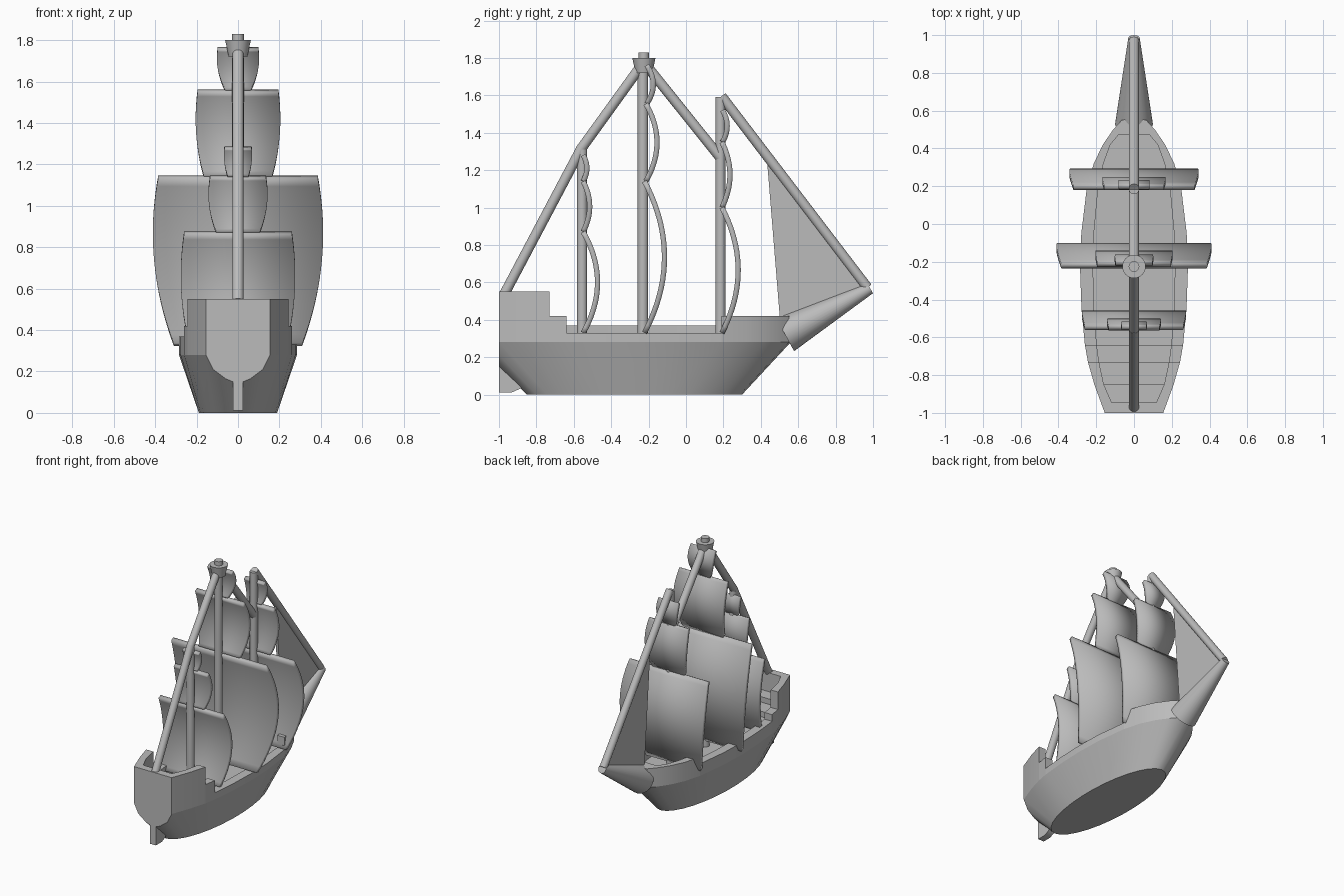
import bpy, bmesh, math
from mathutils import Vector

cube = bpy.data.objects.get("Cube")
if cube:
    bpy.data.objects.remove(cube, do_unlink=True)

grey = bpy.data.materials.new("plain_grey")
grey.use_nodes = True
grey.diffuse_color = (0.5, 0.5, 0.5, 1)
grey.node_tree.nodes["Principled BSDF"].inputs["Base Color"].default_value = (0.5, 0.5, 0.5, 1)


def add_object(name, bm, smooth=True):
    bmesh.ops.recalc_face_normals(bm, faces=bm.faces)
    mesh = bpy.data.meshes.new(name)
    bm.to_mesh(mesh)
    bm.free()
    mesh.materials.append(grey)
    ob = bpy.data.objects.new(name, mesh)
    bpy.context.collection.objects.link(ob)
    if smooth:
        bpy.ops.object.select_all(action="DESELECT")
        ob.select_set(True)
        bpy.context.view_layer.objects.active = ob
        bpy.ops.object.shade_smooth_by_angle(angle=math.radians(30))
    return ob


def prism(name, points, offset):
    """Solid made by moving a flat outline along an offset."""
    bm = bmesh.new()
    face = bm.faces.new([bm.verts.new(p) for p in points])
    moved = bmesh.ops.extrude_face_region(bm, geom=[face], use_keep_orig=True)["geom"]
    verts = [g for g in moved if isinstance(g, bmesh.types.BMVert)]
    bmesh.ops.translate(bm, verts=verts, vec=offset)
    return add_object(name, bm)


def rod(name, start, end, r1, r2=None):
    """Round bar or cone between two (y, z) points on the centre plane."""
    a, b = Vector((0, *start)), Vector((0, *end))
    bm = bmesh.new()
    bmesh.ops.create_cone(bm, cap_ends=True, segments=32, radius1=r1,
                          radius2=r1 if r2 is None else r2, depth=(b - a).length)
    bm.transform((b - a).to_track_quat("Z", "Y").to_matrix().to_4x4())
    bmesh.ops.translate(bm, verts=bm.verts, vec=(a + b) / 2)
    return add_object(name, bm)


# Hull: shoulder outline from stern centre to bow centre as (y, half width)
RAIL = 0.28
shoulder = [(-1, 0), (-1, .06), (-1, .12), (-1, .155), (-.85, .21), (-.73, .244),
            (-.64, .26), (-.45, .278), (-.25, .285), (-.05, .279), (.19, .25),
            (.32, .213), (.42, .165), (.5, .11), (.55, .065), (.56, 0)]
stern_rise = [.14, .165, .21]
last = len(shoulder) - 1

bm = bmesh.new()
low, mid = [], []
order = [(i, 1) for i in range(last + 1)] + [(i, -1) for i in range(last - 1, 0, -1)]
for i, side in order:
    y, w = shoulder[i]
    t = math.pi * i / last
    z = stern_rise[i] if i < len(stern_rise) else RAIL
    low.append(bm.verts.new((side * .19 * math.sin(t), -.275 - .575 * math.cos(t), 0)))
    mid.append(bm.verts.new((side * w, y, z)))
n = len(order)
for k in range(n):
    j = (k + 1) % n
    bm.faces.new((low[k], low[j], mid[j], mid[k]))
bm.faces.new(low)
bm.faces.new(mid[3:n - 2])                    # deck
bm.faces.new(mid[n - 3:] + mid[:4])           # lower transom
add_object("hull", bm)


def inner(i):
    y, w = shoulder[i]
    return max(-.945, min(.47, y)), w * .76


def wall(name, first, final, side, top):
    outer = [(side * shoulder[i][1], shoulder[i][0], RAIL) for i in range(first, final + 1)]
    inside = [(side * inner(i)[1], inner(i)[0], RAIL) for i in range(final, first - 1, -1)]
    prism(name, outer + inside, (0, 0, top - RAIL))


# Bulwarks, stepped up at both ends
for label, side, waist in (("left", 1, .33), ("right", -1, .37)):
    wall(label + "_stern_wall", 3, 5, side, .55)
    wall(label + "_stern_step", 5, 6, side, .42)
    wall(label + "_waist_rail", 6, 10, side, waist)
    wall(label + "_bow_wall", 10, last, side, .42)
iy, iw = inner(3)
prism("transom", [(-.155, -1, RAIL), (.155, -1, RAIL), (iw, iy, RAIL), (-iw, iy, RAIL)],
      (0, 0, .55 - RAIL))

# Stepped deck at the stern
for name, final, top in (("stern_deck_low", 6, .33), ("stern_deck_middle", 5, .37),
                         ("stern_deck_high", 4, .41)):
    half = [(inner(i)[1] + .01, inner(i)[0], RAIL) for i in range(3, final + 1)]
    prism(name, half + [(-x, y, z) for x, y, z in reversed(half)], (0, 0, top - RAIL))

# Rudder
prism("rudder", [(-.025, y, z) for y, z in
                 ((-1, .012), (-.93, .012), (-.89, .03), (-.82, .1), (-.9, .2), (-1, .2))],
      (.05, 0, 0))

# Masts, lookout and bowsprit
rod("aft_mast", (-.555, .27), (-.555, 1.31), .027)
rod("main_mast", (-.23, .27), (-.23, 1.78), .028)
rod("fore_mast", (.185, .27), (.185, 1.59), .027)
rod("lookout", (-.225, 1.72), (-.225, 1.8), .045, .062)
rod("mast_cap", (-.225, 1.79), (-.225, 1.83), .028)
rod("bowsprit", (.53, .32), (.985, .568), .1, .03)

# Thick stays joining the mast tops
rod("stern_stay", (-.97, .54), (-.555, 1.325), .027)
rod("aft_stay", (-.56, 1.315), (-.235, 1.765), .027)
rod("middle_stay", (-.22, 1.77), (.185, 1.265), .027)
rod("fore_stay", (.19, 1.595), (.97, .572), .027)

# Flat triangular sail over the bow
prism("jib", [(-.01, .435, 1.23), (-.01, .505, .37), (-.01, .96, .57)], (.02, 0, 0))


def sail(name, y0, z0, z1, bulge, w0, w1, w2, rows=20):
    """Billowing square sail; w0, w1, w2 are half widths at bottom, middle, top."""
    bm = bmesh.new()
    previous = None
    for i in range(rows + 1):
        t = i / rows
        w = w0 * (1 - t) * (1 - 2 * t) + w1 * 4 * t * (1 - t) + w2 * t * (2 * t - 1)
        y = y0 + bulge * 4 * t * (1 - t)
        row = [bm.verts.new((s * w, y, z0 + (z1 - z0) * t)) for s in (-1, 1)]
        if previous:
            bm.faces.new((previous[0], previous[1], row[1], row[0]))
        previous = row
    ob = add_object(name, bm)
    mod = ob.modifiers.new("thickness", "SOLIDIFY")
    mod.thickness = .028
    mod.offset = 0


sail("main_lower_sail", -.222, .33, 1.14, .107, .31, .405, .385)
sail("main_middle_sail", -.215, 1.14, 1.555, .06, .165, .202, .195)
sail("main_top_sail", -.21, 1.555, 1.76, .035, .06, .097, .098)
sail("fore_lower_sail", .192, .33, 1.0, .087, .26, .338, .32)
sail("fore_middle_sail", .192, 1.0, 1.35, .043, .13, .165, .158)
sail("fore_top_sail", .195, 1.35, 1.52, .025, .055, .08, .08)
sail("aft_lower_sail", -.55, .33, .87, .077, .235, .275, .26)
sail("aft_middle_sail", -.55, .87, 1.14, .035, .105, .14, .135)
sail("aft_top_sail", -.55, 1.14, 1.28, .02, .05, .066, .066)
